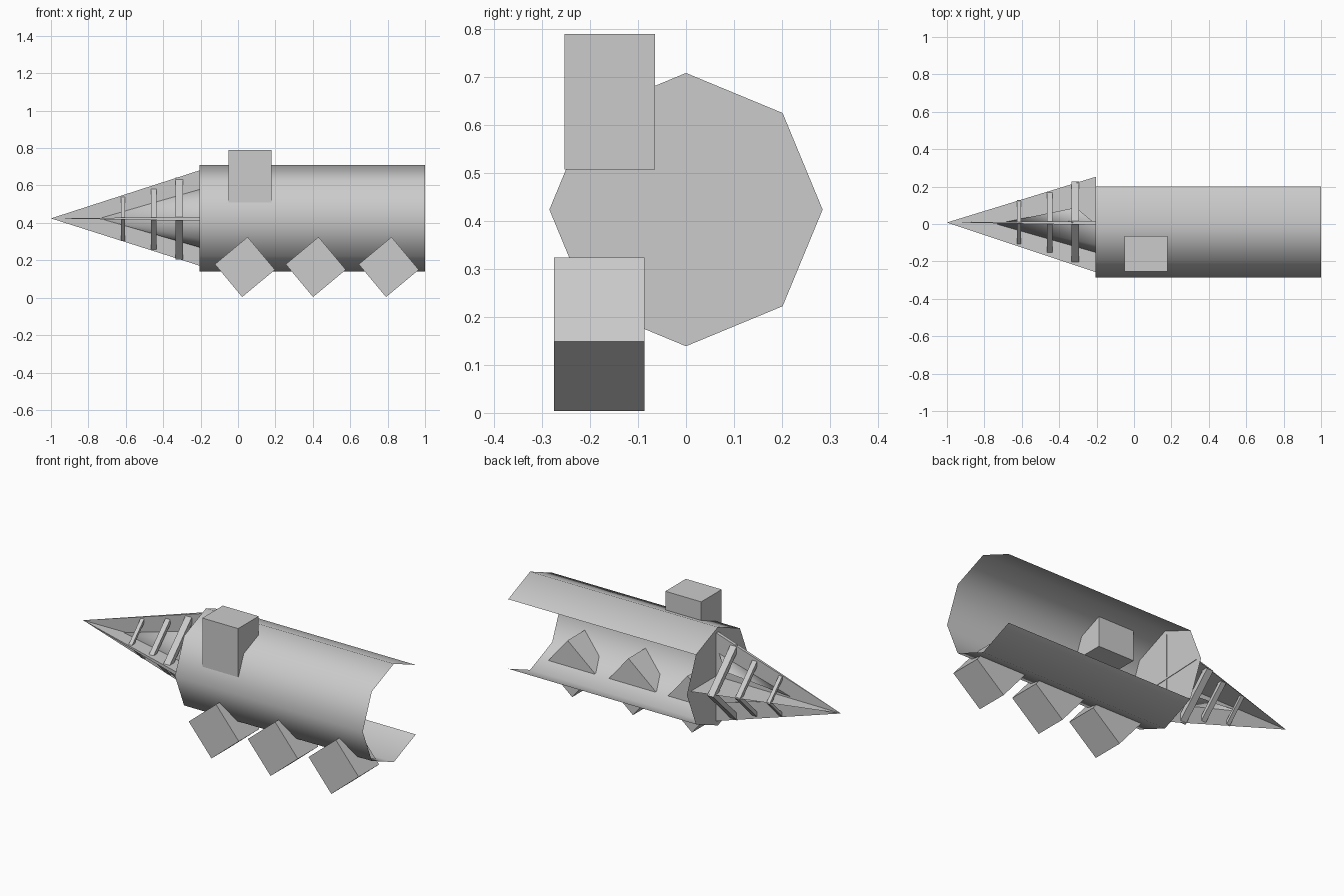
import bpy, math

if "Cube" in bpy.data.objects:
    bpy.data.objects.remove(bpy.data.objects["Cube"])

ZC = 0.424     # height of the main axis
XB = -0.205    # bulkhead position


def make(name, verts, faces, smooth=False):
    me = bpy.data.meshes.new(name)
    me.from_pydata(verts, [], faces)
    me.validate()
    for p in me.polygons:
        p.use_smooth = smooth
    ob = bpy.data.objects.new(name, me)
    bpy.context.collection.objects.link(ob)
    return ob


def ring(x, r, degrees, y=0.0):
    return [(x, y + r * math.sin(math.radians(a)), ZC + r * math.cos(math.radians(a)))
            for a in degrees]


def box(name, center, size, turn=0.0):
    bpy.ops.mesh.primitive_cube_add(size=1, location=center, rotation=(0, turn, 0))
    ob = bpy.context.object
    ob.name = name
    ob.scale = size
    return ob


# Open body shell: six of eight sides, back side left open
arc = [45 - 45 * i for i in range(7)]
make("body_shell", ring(XB, 0.285, arc) + ring(1.0, 0.285, arc),
     [(i, i + 1, i + 8, i + 7) for i in range(6)], smooth=True)

# Octagonal bulkhead
make("bulkhead", ring(XB, 0.285, [45 * i for i in range(8)]), [tuple(range(8))])

# Nose fins: thin wedges meeting at the tip
tip = (-1.0, 0.008, ZC)
fins = {
    "nose_fin_vertical": [(-0.005, 0.682), (0.016, 0.682), (0.017, 0.17)],
    "nose_fin_horizontal": [(-0.258, 0.432), (-0.258, 0.41), (0.253, 0.432)],
}
for name, base in fins.items():
    make(name, [tip] + [(XB + 0.003, y, z) for y, z in base],
         [(0, 2, 1), (0, 3, 2), (0, 1, 3), (1, 2, 3)])

# Inner cone, open toward the back with a small flap above and below
half = [0, -45, -90, -135, -180]
make("inner_cone",
     [(-0.74, 0, ZC)] + [(-0.31, 0.088, ZC + 0.088)] + ring(XB, 0.155, half)
     + [(-0.31, 0.088, ZC - 0.088)],
     [(0, i, i + 1) for i in range(1, 7)], smooth=True)

# Diamond cross braces between the fins
for n, (x, r, w) in enumerate([(-0.615, 0.12, 0.022), (-0.45, 0.166, 0.03), (-0.315, 0.219, 0.04)]):
    quarter = [0, 90, 180, 270]
    v = []
    for px, pr in [(x - w / 2, r), (x + w / 2, r), (x + w / 2, r - w), (x - w / 2, r - w)]:
        v += ring(px, pr, quarter, y=0.008)
    f = [(4 * k + i, 4 * k + (i + 1) % 4, 4 * ((k + 1) % 4) + (i + 1) % 4, 4 * ((k + 1) % 4) + i)
         for k in range(4) for i in range(4)]
    make(f"nose_brace_{n + 1}", v, f)

# Top block
box("top_block", (0.063, -0.159, 0.649), (0.23, 0.188, 0.282))

# Tilted feet
for n, x in enumerate([0.037, 0.416, 0.806]):
    box(f"foot_{n + 1}", (x, -0.181, 0.164), (0.228, 0.188, 0.228), math.radians(-39.8))
